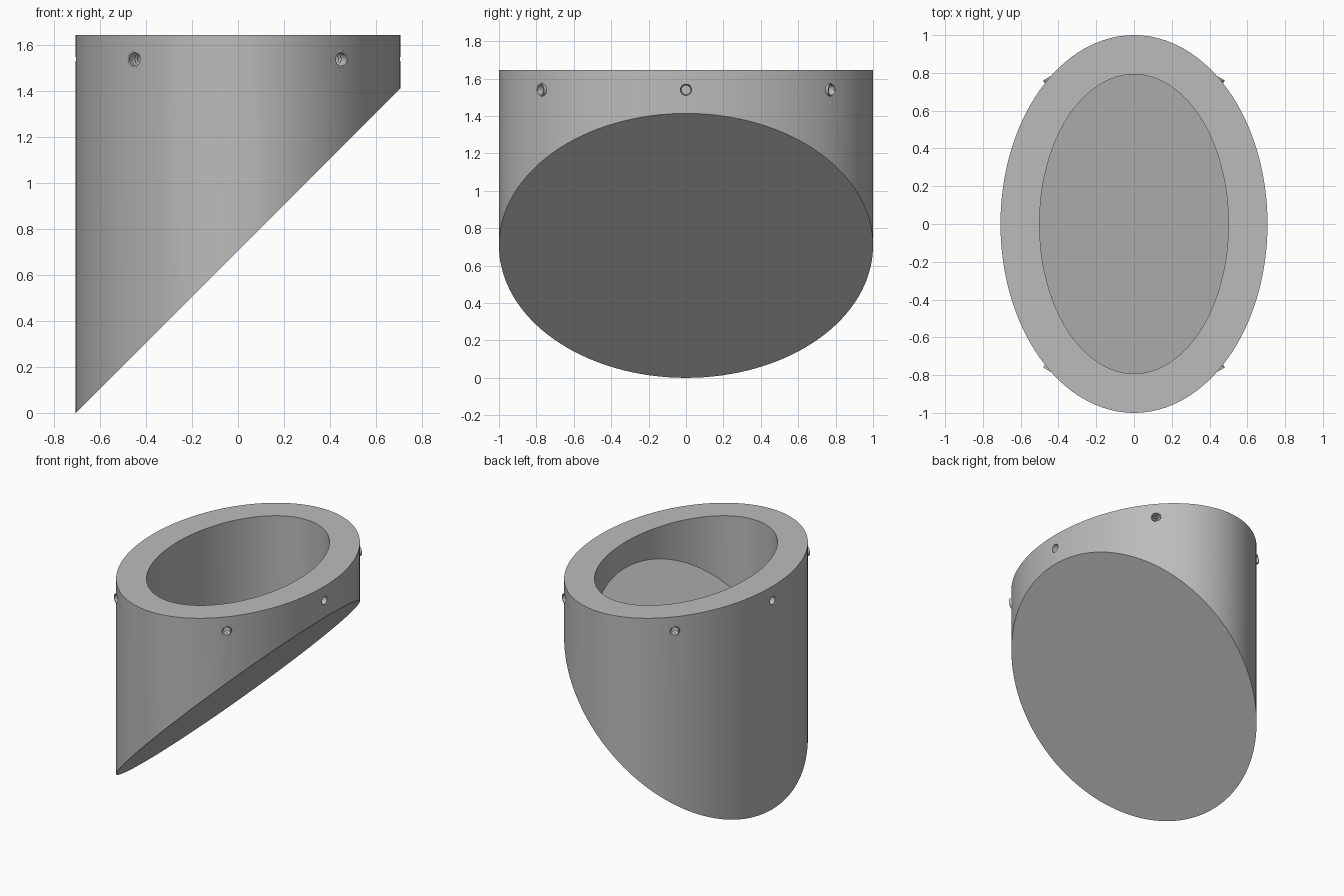
import bpy, bmesh, math
from mathutils import Matrix, Vector

if "Cube" in bpy.data.objects:
    bpy.data.objects.remove(bpy.data.objects["Cube"])

TOP = 1.645           # height of the flat rim
A, B = 0.707, 1.0     # outer half-widths
IA, IB = 0.5, 0.792   # cavity half-widths
FLOOR = 0.955         # cavity floor height at x = 0
N = 128

grey = bpy.data.materials.new("plain grey")
grey.diffuse_color = (0.5, 0.5, 0.5, 1)
grey.use_nodes = True
grey.node_tree.nodes["Principled BSDF"].inputs["Base Color"].default_value = grey.diffuse_color


def make_object(name, bm):
    bmesh.ops.recalc_face_normals(bm, faces=bm.faces)
    me = bpy.data.meshes.new(name)
    bm.to_mesh(me)
    bm.free()
    ob = bpy.data.objects.new(name, me)
    bpy.context.collection.objects.link(ob)
    me.materials.append(grey)
    return ob


def smooth(ob):
    bpy.ops.object.select_all(action='DESELECT')
    ob.select_set(True)
    bpy.context.view_layer.objects.active = ob
    bpy.ops.object.shade_smooth_by_angle(angle=math.radians(30))


def ellipse(bm, a, b, height):
    ring = []
    for i in range(N):
        t = 2 * math.pi * i / N
        x = a * math.cos(t)
        ring.append(bm.verts.new((x, b * math.sin(t), height(x))))
    return ring


def bridge(bm, r1, r2):
    n = len(r1)
    for i in range(n):
        j = (i + 1) % n
        bm.faces.new((r1[i], r1[j], r2[j], r2[i]))


def lathe(bm, profile, matrix, closed, seg=20):
    # profile points are (radius, distance along the axis)
    rings = [[bm.verts.new(matrix @ Vector((r * math.cos(2 * math.pi * i / seg),
                                            r * math.sin(2 * math.pi * i / seg), d)))
              for i in range(seg)] for r, d in profile]
    for r1, r2 in zip(rings, rings[1:]):
        bridge(bm, r1, r2)
    if closed:
        bridge(bm, rings[-1], rings[0])
    else:
        bm.faces.new(rings[0])
        bm.faces.new(rings[-1])


# Oval holder: slanted underside, flat rim, cavity with a slanted floor
bm = bmesh.new()
rings = [ellipse(bm, A, B, lambda x: x + A),
         ellipse(bm, A, B, lambda x: TOP),
         ellipse(bm, IA, IB, lambda x: TOP),
         ellipse(bm, IA, IB, lambda x: x + FLOOR)]
for r1, r2 in zip(rings, rings[1:]):
    bridge(bm, r1, r2)
bm.faces.new(rings[0])
bm.faces.new(rings[-1])
holder = make_object("oval_holder", bm)

# Six threaded blind holes pointing at the axis, sleeves on the four diagonal ones
holes, sleeves = bmesh.new(), bmesh.new()
for k in range(6):
    ang = k * math.pi / 3
    d = Vector((math.cos(ang), math.sin(ang), 0))
    r = 1 / math.sqrt((d.x / A) ** 2 + (d.y / B) ** 2)
    m = Matrix.Translation((0, 0, 1.54)) @ d.to_track_quat('Z', 'Y').to_matrix().to_4x4()
    thread = [(0.030 if i % 2 else 0.024, r - 0.11 + i * 0.012) for i in range(8)]
    lathe(holes, thread + [(0.030, r - 0.014), (0.030, r + 0.05)], m, False)
    if k % 3:
        lathe(sleeves, [(0.036, r - 0.04), (0.036, r + 0.004),
                        (0.029, r + 0.004), (0.029, r - 0.04)], m, True)
cutter = make_object("hole_cutter", holes)
cutter.hide_render = True
cutter.hide_set(True)
sleeve = make_object("screw_sleeves", sleeves)

mod = holder.modifiers.new("holes", 'BOOLEAN')
mod.operation = 'DIFFERENCE'
mod.solver = 'EXACT'
mod.object = cutter
bpy.context.view_layer.objects.active = holder
bpy.ops.object.modifier_apply(modifier=mod.name)
bpy.data.objects.remove(cutter)

smooth(holder)
smooth(sleeve)
